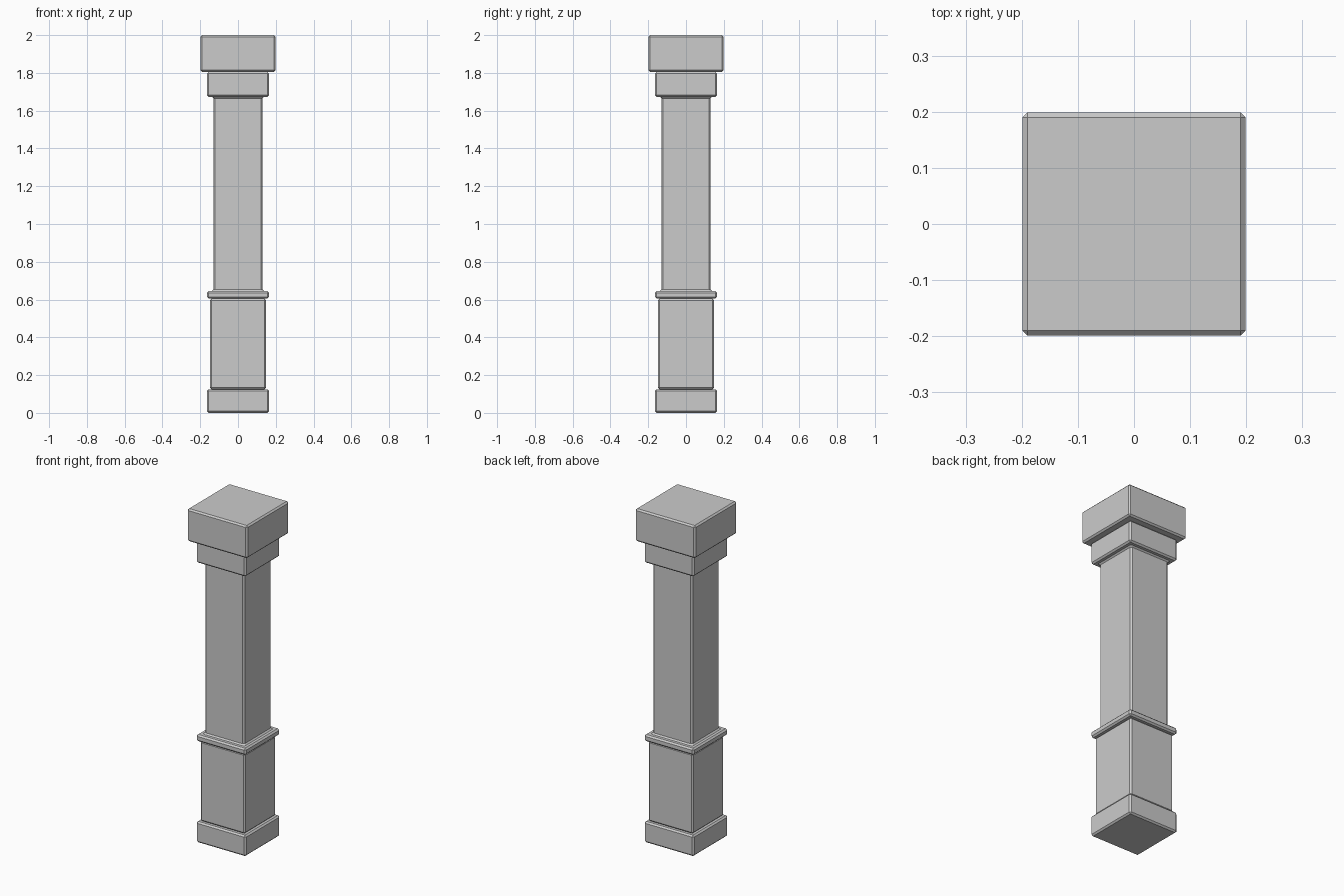
import bpy, bmesh

if "Cube" in bpy.data.objects:
    bpy.data.objects.remove(bpy.data.objects["Cube"])

B = 0.009  # chamfer size


def block(r, z0, z1):
    """Chamfered square block: rings of (outer half size, flat half width, height)."""
    h = r - B
    return [(h, h, z0), (r, h, z0 + B), (r, h, z1 - B), (h, h, z1)]


def ring(bm, r, h, z):
    pts = [(r, -h), (r, h), (h, r), (-h, r), (-r, h), (-r, -h), (-h, -r), (h, -r)]
    return [bm.verts.new((x, y, z)) for x, y in pts]


# Profile from foot to capital
profile = block(0.164, 0.0, 0.125)          # plinth
profile += block(0.148, 0.125, 0.605)       # pedestal
profile += block(0.164, 0.605, 0.645)       # moulding
profile += [(0.138, 0.129, 0.645), (0.13, 0.121, 0.653),   # shaft with small coves
            (0.13, 0.121, 1.665), (0.138, 0.129, 1.673)]
profile += block(0.164, 1.673, 1.805)       # neck slab
profile += block(0.199, 1.805, 2.0)         # top block

# Loft the rings into one closed pillar
bm = bmesh.new()
rings = [ring(bm, *p) for p in profile]
for a, b in zip(rings, rings[1:]):
    for i in range(8):
        j = (i + 1) % 8
        bm.faces.new((a[i], a[j], b[j], b[i]))
bm.faces.new(rings[0][::-1])
bm.faces.new(rings[-1])
bmesh.ops.remove_doubles(bm, verts=bm.verts, dist=0.0005)
bmesh.ops.recalc_face_normals(bm, faces=bm.faces)

mesh = bpy.data.meshes.new("square_pillar")
bm.to_mesh(mesh)
bm.free()
pillar = bpy.data.objects.new("square_pillar", mesh)
bpy.context.collection.objects.link(pillar)
